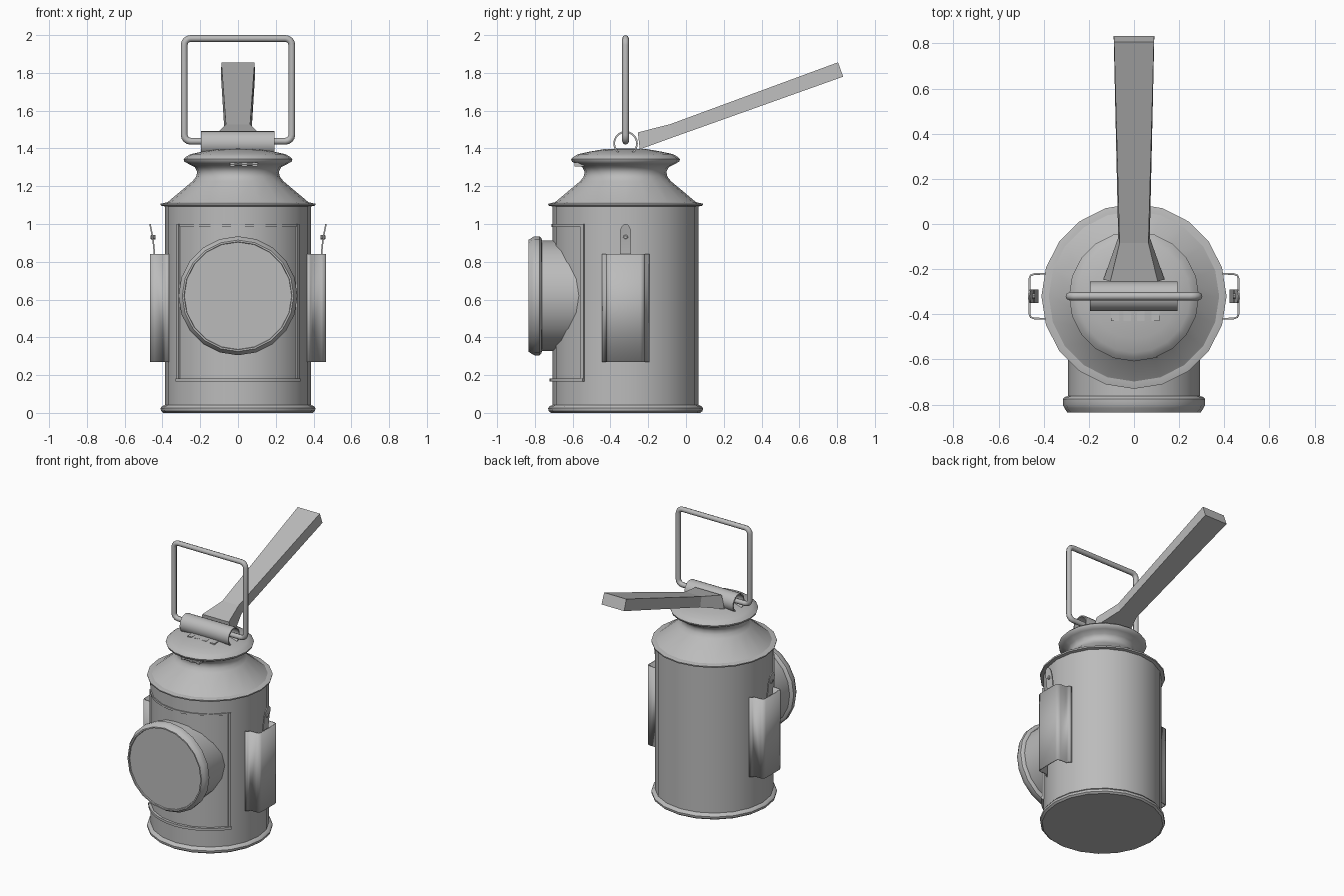
import bpy, bmesh, math
from mathutils import Vector

if "Cube" in bpy.data.objects:
    bpy.data.objects.remove(bpy.data.objects["Cube"])

CY = -0.32            # y of the lantern's axis
grey = bpy.data.materials.new("plain_grey_metal")
grey.diffuse_color = (0.5, 0.5, 0.5, 1)
grey.use_nodes = True
grey.node_tree.nodes["Principled BSDF"].inputs["Base Color"].default_value = grey.diffuse_color


def finish(ob, smooth=True, angle=35):
    ob.data.materials.clear()
    ob.data.materials.append(grey)
    bpy.ops.object.select_all(action='DESELECT')
    bpy.context.view_layer.objects.active = ob
    ob.select_set(True)
    if smooth:
        bpy.ops.object.shade_smooth_by_angle(angle=math.radians(angle))
    return ob


def from_bmesh(name, bm, smooth=True, angle=35):
    bmesh.ops.remove_doubles(bm, verts=bm.verts, dist=1e-5)
    bmesh.ops.recalc_face_normals(bm, faces=bm.faces)
    me = bpy.data.meshes.new(name)
    bm.to_mesh(me)
    bm.free()
    ob = bpy.data.objects.new(name, me)
    bpy.context.collection.objects.link(ob)
    return finish(ob, smooth, angle)


def lathe(name, profile, origin, axis='Z', n=20, closed=False, angle=35):
    """Spin (radius, distance along axis) points around an axis."""
    place = {'X': lambda a, b, d: (d, a, b),
             'Y': lambda a, b, d: (a, d, b),
             'Z': lambda a, b, d: (a, b, d)}[axis]
    bm = bmesh.new()
    rings = []
    for r, d in profile:
        if r == 0:
            rings.append([bm.verts.new(Vector(place(0, 0, d)) + Vector(origin))] * n)
            continue
        rings.append([bm.verts.new(Vector(place(r * math.cos(t), r * math.sin(t), d))
                                   + Vector(origin))
                      for t in (2 * math.pi * i / n for i in range(n))])
    pairs = list(zip(rings, rings[1:]))
    if closed:
        pairs.append((rings[-1], rings[0]))
    for a, b in pairs:
        for i in range(n):
            j = (i + 1) % n
            bm.faces.new(list(dict.fromkeys([a[i], a[j], b[j], b[i]])))
    return from_bmesh(name, bm, angle=angle)


def loft(name, sections, smooth=True, angle=35):
    """Skin a row of equal closed sections and cap both ends."""
    bm = bmesh.new()
    rows = [[bm.verts.new(p) for p in s] for s in sections]
    n = len(rows[0])
    for a, b in zip(rows, rows[1:]):
        for i in range(n):
            j = (i + 1) % n
            bm.faces.new((a[i], a[j], b[j], b[i]))
    bm.faces.new(rows[0])
    bm.faces.new(rows[-1])
    return from_bmesh(name, bm, smooth, angle)


def box(name, centre, size):
    (x, y, z), (a, b, c) = centre, [s / 2 for s in size]
    return loft(name, [[(x + sx * a, y - b, z - c), (x + sx * a, y + b, z - c),
                        (x + sx * a, y + b, z + c), (x + sx * a, y - b, z + c)]
                       for sx in (-1, 1)], smooth=False)


def arc_bar(name, a0, a1, z0, z1, r, n):
    """Curved bar hugging the front of the body (angles in degrees from -y)."""
    secs = []
    for i in range(n + 1):
        t = math.radians(a0 + (a1 - a0) * i / n)
        secs.append([(q * math.sin(t), CY - q * math.cos(t), z)
                     for q, z in ((0.368, z0), (r, z0), (r, z1), (0.368, z1))])
    return loft(name, secs)


# Body with rolled base bead and top flange
lathe("body", [(0, 0), (0.395, 0), (0.408, 0.01), (0.41, 0.025), (0.402, 0.036),
               (0.386, 0.042), (0.386, 1.093), (0.408, 1.097), (0.41, 1.107),
               (0.385, 1.113), (0, 1.113)], (0, CY, 0))

# Conical shoulder, neck and domed cap
lathe("shoulder_and_cap", [(0.385, 1.108), (0.37, 1.118), (0.24, 1.227), (0.222, 1.25),
                           (0.216, 1.275), (0.228, 1.30), (0.262, 1.318), (0.284, 1.33),
                           (0.288, 1.343), (0.272, 1.358), (0.25, 1.37), (0.19, 1.383),
                           (0.11, 1.397), (0, 1.40)], (0, CY, 0), angle=50)

# Front lens housing
lathe("lens_housing", [(0.292, -0.52), (0.292, -0.762), (0.306, -0.766), (0.315, -0.775),
                       (0.315, -0.802), (0.308, -0.815), (0.295, -0.835), (0.286, -0.835),
                       (0.284, -0.826), (0, -0.826)], (0, 0, 0.62), 'Y')

# Raised frame of the front panel
arc_bar("panel_frame_bottom", -55.5, 55.5, 0.165, 0.183, 0.402, 12)
arc_bar("panel_frame_top", -55.5, 55.5, 0.985, 1.0, 0.391, 12)
for side, s in (("right", 1), ("left", -1)):
    arc_bar("panel_frame_" + side, s * 52.8, s * 55.5, 0.165, 1.0, 0.395, 2)

# Side brackets with spring clips
HAT = [(0.366, -0.122), (0.382, -0.118), (0.390, -0.100), (0.442, -0.098),
       (0.458, -0.092), (0.463, -0.078)]
CLIP = [(0.55, 0.03, 0.428), (0.84, 0.03, 0.442), (0.92, 0.03, 0.450), (0.965, 0.029, 0.459),
        (0.985, 0.022, 0.463), (0.996, 0.012, 0.465), (1.0, 0.003, 0.466)]
for side, s in (("right", 1), ("left", -1)):
    path = HAT + [(x, -y) for x, y in reversed(HAT)]
    bm = bmesh.new()
    lo, hi = [[bm.verts.new((s * x, CY + y, z)) for x, y in path] for z in (0.27, 0.84)]
    for i in range(len(path) - 1):
        bm.faces.new((lo[i], lo[i + 1], hi[i + 1], hi[i]))
    ob = from_bmesh("bracket_" + side, bm, angle=50)
    mod = ob.modifiers.new("sheet", 'SOLIDIFY')
    mod.thickness, mod.offset = 0.008, 0
    loft("spring_clip_" + side,
         [[(s * (x - 0.004), CY - w, z), (s * (x + 0.004), CY - w, z),
           (s * (x + 0.004), CY + w, z), (s * (x - 0.004), CY + w, z)] for z, w, x in CLIP])
    lathe("clip_rivet_" + side, [(0, s * 0.438), (0.013, s * 0.438), (0.013, s * 0.460),
                                 (0.008, s * 0.464), (0, s * 0.464)],
          (0, CY, 0.93), 'X', 10)

# Hinge tube on the cap
lathe("hinge_tube", [(0.065, -0.195), (0.065, 0.192), (0.056, 0.192), (0.056, -0.195)],
      (0, CY, 1.427), 'X', 20, closed=True)
for i, x in enumerate((-0.085, -0.03, 0.03, 0.095)):
    box(f"hinge_tab_{i}", (x, CY - 0.075, 1.388), (0.035, 0.07, 0.02))

# Small catch under the cap lip
for i, x in enumerate((-0.03, 0.035, 0.09)):
    box(f"catch_knuckle_{i}", (x, CY - 0.245, 1.315), (0.025, 0.05, 0.02))
lathe("catch_pin", [(0, -0.04), (0.009, -0.04), (0.009, 0.105), (0, 0.105)],
      (0, CY - 0.262, 1.315), 'X', 8)

# Wire carrying handle: rounded rectangle
pts, R = [], 0.035
for cx, cz, a in ((0.25, 1.947, 0), (-0.25, 1.947, 90), (-0.25, 1.473, 180), (0.25, 1.473, 270)):
    for k in range(5):
        t = math.radians(a + 22.5 * k)
        pts.append((cx + R * math.cos(t), CY, cz + R * math.sin(t), 1))
cu = bpy.data.curves.new("carry_handle", 'CURVE')
cu.dimensions = '3D'
cu.bevel_depth, cu.bevel_resolution = 0.018, 2
sp = cu.splines.new('POLY')
sp.points.add(len(pts) - 1)
for p, co in zip(sp.points, pts):
    p.co = co
sp.use_cyclic_u = True
ob = bpy.data.objects.new("carry_handle", cu)
bpy.context.collection.objects.link(ob)
bpy.context.view_layer.objects.active = ob
ob.select_set(True)
bpy.ops.object.convert(target='MESH')
finish(bpy.context.view_layer.objects.active, angle=60)

# Long rear grip, flaring out where it meets the hinge:
# (bottom y, bottom z, top y, top z, bottom half width, top half width)
GRIP = [(-0.245, 1.395, -0.255, 1.485, 0.135, 0.105),
        (-0.06, 1.462, -0.085, 1.528, 0.070, 0.064),
        (0.832, 1.780, 0.805, 1.856, 0.090, 0.088)]
loft("rear_grip", [[(-wb, yb, zb), (wb, yb, zb), (wt, yt, zt), (-wt, yt, zt)]
                   for yb, zb, yt, zt, wb, wt in GRIP], smooth=False)
